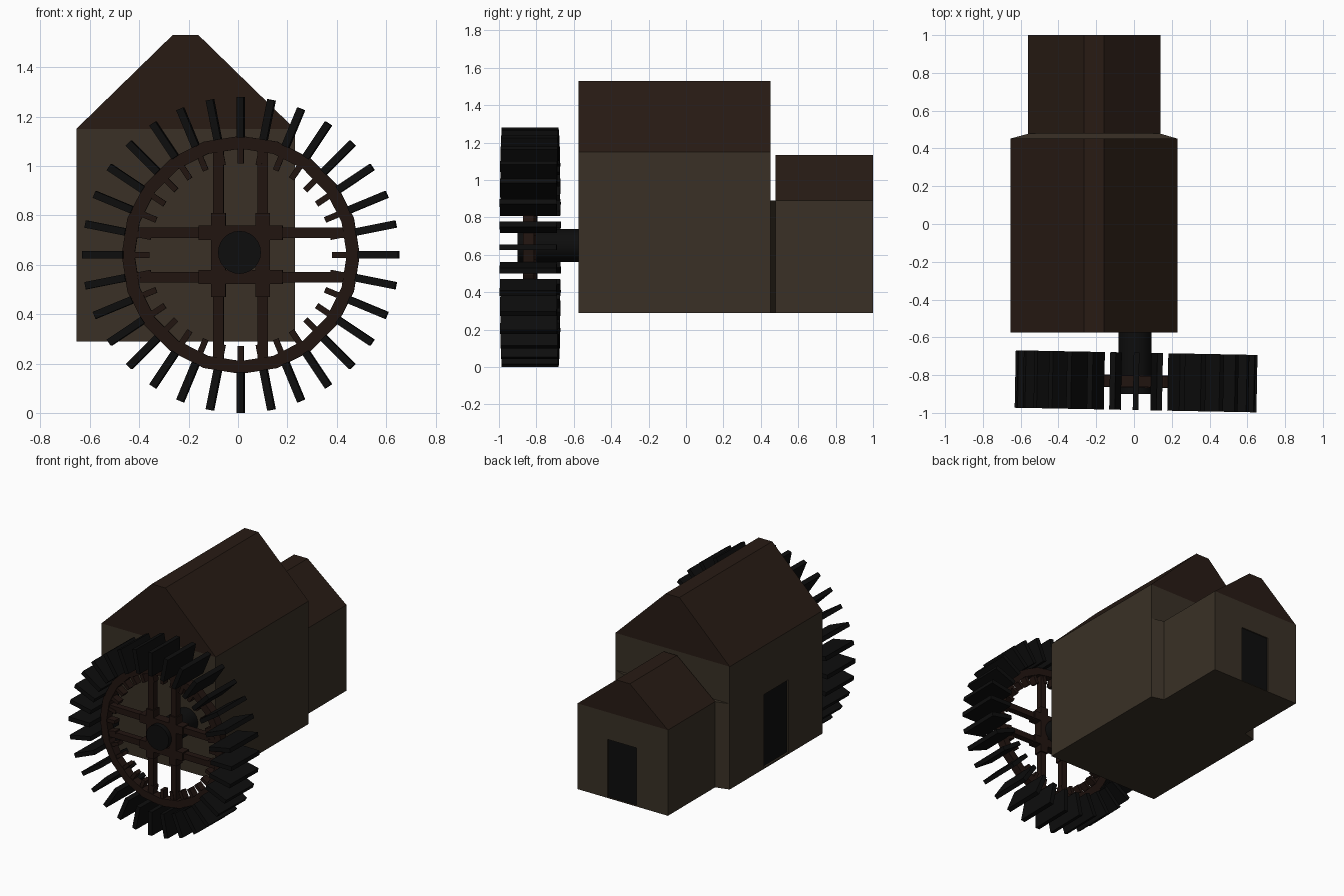
import bpy, bmesh
from math import cos, sin, pi, radians
from mathutils import Matrix, Vector

if "Cube" in bpy.data.objects:
    bpy.data.objects.remove(bpy.data.objects["Cube"])


def material(name, rgb):
    m = bpy.data.materials.new(name)
    m.diffuse_color = (*rgb, 1)
    m.use_nodes = True
    m.node_tree.nodes["Principled BSDF"].inputs["Base Color"].default_value = m.diffuse_color
    return m


WALL = material("wall_plaster", (0.041, 0.030, 0.019))
ROOF = material("roof_brown", (0.021, 0.011, 0.007))
WOOD = material("wheel_wood", (0.015, 0.007, 0.005))
DARK = material("dark_wood", (0.004, 0.004, 0.004))


def finish(name, bm, mat):
    bmesh.ops.recalc_face_normals(bm, faces=bm.faces)
    me = bpy.data.meshes.new(name)
    bm.to_mesh(me)
    bm.free()
    ob = bpy.data.objects.new(name, me)
    bpy.context.collection.objects.link(ob)
    me.materials.append(mat)
    return ob


def add_box(bm, lo, hi, matrix=Matrix()):
    lo, hi = Vector(lo), Vector(hi)
    size = Matrix.Diagonal((*(hi - lo), 1))
    bmesh.ops.create_cube(bm, size=1, matrix=matrix @ Matrix.Translation((lo + hi) / 2) @ size)


def box(name, lo, hi, mat):
    bm = bmesh.new()
    add_box(bm, lo, hi)
    return finish(name, bm, mat)


def loft(name, a, b, mat):
    """Solid between two matching outlines."""
    bm = bmesh.new()
    va, vb = [bm.verts.new(p) for p in a], [bm.verts.new(p) for p in b]
    bm.faces.new(va)
    bm.faces.new(vb)
    for i in range(len(a)):
        j = (i + 1) % len(a)
        bm.faces.new((va[i], va[j], vb[j], vb[i]))
    return finish(name, bm, mat)


def house(name, x0, x1, y0, y1, eave, ridge):
    walls = box(name + "_walls", (x0, y0, BASE), (x1, y1, eave), WALL)
    prof = [(x0, eave), (x1, eave), (-0.16, ridge), (-0.265, ridge)]
    loft(name + "_roof", [(x, y0, z) for x, z in prof], [(x, y1, z) for x, z in prof], ROOF)
    return walls


def recess(walls, name, lo, hi):
    cutter = box(name + "_cutter", lo, hi, WALL)
    cutter.hide_render = True
    cutter.display_type = 'WIRE'
    mod = walls.modifiers.new(name, 'BOOLEAN')
    mod.operation = 'DIFFERENCE'
    mod.object = cutter


# Mill house, rear annex and the tapered joint between them
BASE = 0.29
main = house("main_house", -0.655, 0.23, -0.575, 0.452, 1.15, 1.53)
annex = house("annex", -0.56, 0.14, 0.478, 1.0, 0.89, 1.135)
ends = [[(x0, y, BASE), (x1, y, BASE), (x1, y, 0.89), (x0, y, 0.89)]
        for x0, x1, y in ((-0.655, 0.23, 0.452), (-0.56, 0.14, 0.478))]
loft("annex_joint", *ends, WALL)

# Recessed doors
recess(main, "side_door", (-0.75, -0.20, 0.30), (-0.64, 0.075, 0.81))
box("side_door", (-0.642, -0.20, 0.30), (-0.636, 0.075, 0.81), DARK)
recess(annex, "back_door", (-0.318, 0.99, 0.295), (-0.093, 1.1, 0.70))
box("back_door", (-0.318, 0.986, 0.295), (-0.093, 0.992, 0.70), DARK)

# Axle
bm = bmesh.new()
bmesh.ops.create_cone(bm, cap_ends=True, segments=24, radius1=0.087, radius2=0.087, depth=0.335,
                      matrix=Matrix.Translation((0.006, -0.7325, 0.65)) @ Matrix.Rotation(pi / 2, 4, 'X'))
axle = finish("axle", bm, DARK)
bpy.context.view_layer.objects.active = axle
axle.select_set(True)
bpy.ops.object.shade_smooth_by_angle(angle=radians(35))

# Wheel frame, turned slightly off the house axis
W = Matrix.Translation((0.011, -0.833, 0.64)) @ Matrix.Rotation(radians(-1.1), 4, 'Z')

# Twenty-sided rim
bm = bmesh.new()
rings = []
for i in range(20):
    a = i * pi / 10
    rings.append([bm.verts.new(W @ Vector((r * cos(a), y, r * sin(a))))
                  for r, y in ((0.43, -0.03), (0.482, -0.03), (0.482, 0.03), (0.43, 0.03))])
for i in range(20):
    p, q = rings[i], rings[(i + 1) % 20]
    for k in range(4):
        m = (k + 1) % 4
        bm.faces.new((p[k], p[m], q[m], q[k]))
finish("wheel_rim", bm, WOOD)

# Paired spokes crossing at the hub, with thicker clamps in the middle
spokes, clamps = bmesh.new(), bmesh.new()
for turn in (0, pi / 2):
    M = W @ Matrix.Rotation(turn, 4, 'Y')
    for side in (-0.09, 0.09):
        add_box(spokes, (-0.445, -0.022, side - 0.021), (0.445, 0.022, side + 0.021), M)
        add_box(clamps, (-0.17, -0.033, side - 0.029), (0.17, 0.033, side + 0.029), M)
finish("wheel_spokes", spokes, WOOD)
finish("hub_clamps", clamps, WOOD)

# Paddles outside the rim and their pegs on the inside
paddles, pegs = bmesh.new(), bmesh.new()
for i in range(32):
    M = W @ Matrix.Rotation(i * pi / 16, 4, 'Y')
    add_box(paddles, (0.475, -0.152, -0.015), (0.64, 0.152, 0.015), M)
    add_box(pegs, (0.37, -0.025, -0.012), (0.44, 0.025, 0.012), M)
finish("wheel_paddles", paddles, DARK)
finish("paddle_pegs", pegs, WOOD)
